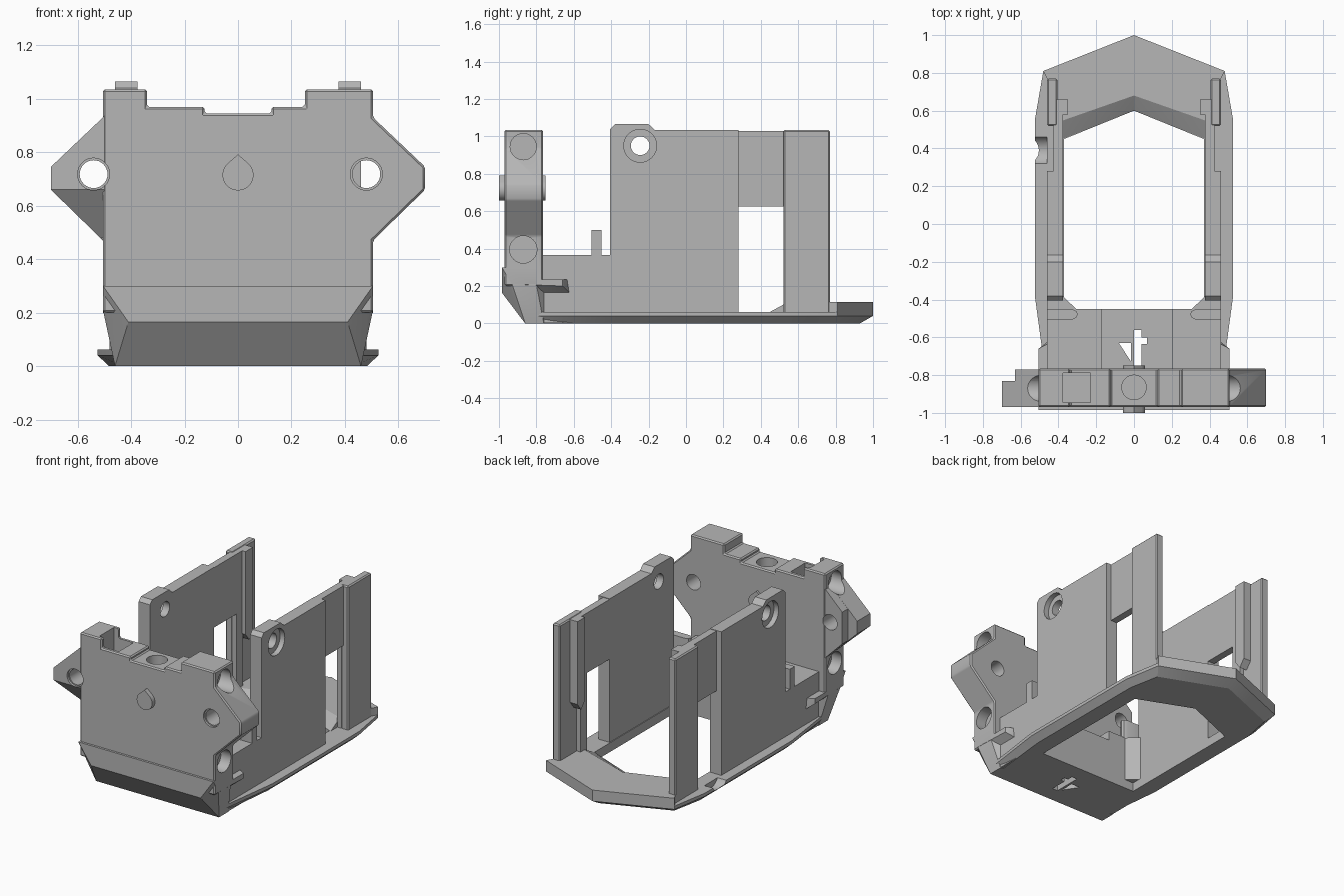
import bpy, bmesh, math
from mathutils import Vector

if "Cube" in bpy.data.objects:
    bpy.data.objects.remove(bpy.data.objects["Cube"])

grey = bpy.data.materials.new("plain grey")
grey.diffuse_color = (0.47, 0.47, 0.47, 1)
grey.use_nodes = True
grey.node_tree.nodes["Principled BSDF"].inputs["Base Color"].default_value = grey.diffuse_color


def finish(name, bm, bevel=0.0):
    bmesh.ops.recalc_face_normals(bm, faces=bm.faces)
    if bevel:
        bmesh.ops.bevel(bm, geom=list(bm.edges), offset=bevel, segments=1, affect='EDGES', clamp_overlap=True)
    me = bpy.data.meshes.new(name)
    bm.to_mesh(me)
    bm.free()
    me.materials.append(grey)
    ob = bpy.data.objects.new(name, me)
    bpy.context.collection.objects.link(ob)
    return ob


def place(p, axis, t):
    u, v = p
    return {'x': (t, u, v), 'y': (u, t, v), 'z': (u, v, t)}[axis]


def prism(name, pts, axis, a, b, bevel=0.0):
    bm = bmesh.new()
    lo = [bm.verts.new(place(p, axis, a)) for p in pts]
    hi = [bm.verts.new(place(p, axis, b)) for p in pts]
    n = len(pts)
    bm.faces.new(lo)
    bm.faces.new(hi)
    for i in range(n):
        j = (i + 1) % n
        bm.faces.new((lo[i], lo[j], hi[j], hi[i]))
    return finish(name, bm, bevel)


def box(name, x0, x1, y0, y1, z0, z1, bevel=0.0):
    return prism(name, [(x0, y0), (x1, y0), (x1, y1), (x0, y1)], 'z', z0, z1, bevel)


def hull(name, pts):
    bm = bmesh.new()
    for p in pts:
        bm.verts.new(p)
    bmesh.ops.convex_hull(bm, input=list(bm.verts))
    bmesh.ops.dissolve_limit(bm, angle_limit=0.01, verts=bm.verts, edges=bm.edges)
    return finish(name, bm)


def circle(u, v, r, n=32):
    return [(u + r * math.cos(2 * math.pi * i / n), v + r * math.sin(2 * math.pi * i / n)) for i in range(n)]


def rod(name, u, v, r, axis, a, b):
    return prism(name, circle(u, v, r), axis, a, b)


def cut(ob, cutters, op='DIFFERENCE'):
    bpy.context.view_layer.objects.active = ob
    for c in cutters:
        m = ob.modifiers.new("cut", 'BOOLEAN')
        m.operation, m.solver, m.object = op, 'EXACT', c
        bpy.ops.object.modifier_apply(modifier=m.name)
        bpy.data.objects.remove(c)


def both(half):
    """Close an outline given for x >= 0 by mirroring it."""
    return half + [(-x, y) for x, y in reversed(half) if x > 0]


# base ring with chamfered lower edge
rim = both([(0, 1), (0.48, 0.81), (0.525, 0.55), (0.525, -0.38), (0.49, -0.63), (0.46, -0.86)])
low = both([(0, 0.93), (0.44, 0.755), (0.482, 0.54), (0.482, -0.37), (0.45, -0.62), (0.43, -0.85)])
base = hull("base_ring", [(x, y, 0) for x, y in low] + [(x, y, z) for x, y in rim for z in (0.04, 0.062)])
opening = both([(0, 0.60), (0.37, 0.45), (0.37, -0.45)])
cut(base, [prism("cut", opening, 'z', -0.1, 0.3),
           rod("cut", 0.39, 0.10, 0.08, 'x', -0.6, -0.46)])

# raised rear deck with a sloped inner edge
deck = both([(0, 1), (0.48, 0.81), (0.455, 0.76), (0.37, 0.74), (0.37, 0.55)])
deck = deck[:-1] + [deck[-1], (0, 0.68)]
deck = [(0, 1), (0.48, 0.81), (0.46, 0.77), (0.40, 0.54), (0, 0.68), (-0.40, 0.54), (-0.46, 0.77), (-0.48, 0.81)]
prism("rear_deck", deck, 'z', 0.05, 0.115)
for s in (1, -1):
    hull("inner_slope", [(x * s, y, z) for x, y, z in
         [(0, 0.60, 0.05), (0.38, 0.45, 0.05), (0, 0.68, 0.05), (0.38, 0.547, 0.05),
          (0, 0.68, 0.115), (0.38, 0.547, 0.115), (0, 0.60, 0.062), (0.38, 0.45, 0.062)]])

# front bumper with chamfered corners
bumper = [(0.505, -0.985, 0.30), (0.41, -0.985, 0.165), (0.505, -0.93, 0.21), (0.46, -0.93, 0.165),
          (0.46, -0.86, 0), (0.46, -0.76, 0), (0.505, -0.80, 0.30), (0.505, -0.80, 0.21), (0.46, -0.76, 0.165)]
hull("front_bumper", [(x * s, y, z) for x, y, z in bumper for s in (1, -1)])

# floor body behind the bumper, with shallow channel and pointer cut-out
body = box("floor_body", -0.46, 0.46, -0.80, -0.45, 0.003, 0.365)
cut(body, [box("cut", -0.17, 0.20, -0.77, -0.40, 0.30, 0.5)])
for ob in (body, base):
    cut(ob, [prism("cut", [(-0.08, -0.63), (-0.015, -0.63), (-0.015, -0.73)], 'z', -0.1, 0.6),
             box("cut", 0.0, 0.04, -0.75, -0.56, -0.1, 0.6),
             box("cut", 0.039, 0.07, -0.635, -0.60, -0.1, 0.6)])

# front block: stepped top, one full-depth wing, one thin wing
outline = [(-0.505, 0.2), (0.505, 0.2), (0.505, 0.47), (0.70, 0.66), (0.70, 0.745), (0.505, 0.93),
           (0.505, 1.035), (0.25, 1.035), (0.25, 0.97), (0.125, 0.97), (0.125, 0.945), (-0.125, 0.945),
           (-0.125, 0.97), (-0.34, 0.97), (-0.34, 1.035), (-0.505, 1.035)]
block = prism("front_block", outline, 'y', -0.97, -0.765, 0.008)
wing = hull("thin_wing", [(-0.50, -0.97, 0.935), (-0.70, -0.97, 0.745), (-0.70, -0.97, 0.66), (-0.50, -0.97, 0.66),
                          (-0.50, -0.83, 0.935), (-0.70, -0.83, 0.745), (-0.70, -0.83, 0.66), (-0.50, -0.83, 0.465)])
back = prism("wing_backing", [(-0.50, 0.935), (-0.63, 0.81), (-0.63, 0.595), (-0.50, 0.465)], 'y', -0.84, -0.77)
cut(block, [wing, back], 'UNION')
for s in (1, -1):
    for z, r in ((0.945, 0.07), (0.395, 0.073)):
        cut(block, [rod("cut", -0.87, z, r, 'x', *sorted((s * 0.43, s * 0.8)))])
for x in (-0.54, 0.48):
    cut(block, [rod("cut", x, 0.718, 0.052, 'y', -1.1, -0.6), rod("cut", x, 0.718, 0.06, 'y', -1.1, -0.955)])
cut(block, [rod("cut", 0, -0.865, 0.065, 'z', 0.85, 1.2),
            box("cut", -0.375, -0.23, -0.945, -0.79, 0.62, 1.2)])

# teardrop peg through the front block
drop = [(0.058 * math.cos(a), 0.715 + 0.058 * math.sin(a))
        for a in [math.radians(135 + 270 * i / 24) for i in range(25)]] + [(0, 0.792)]
prism("teardrop_peg", drop, 'y', -1.0, -0.75)

for s, side in ((1, "right"), (-1, "left")):
    def sbox(name, x0, x1, *rest):
        return box(side + "_" + name, *sorted((s * x0, s * x1)), *rest)

    # lower flange beside the bumper
    hull(side + "_flange", [(s * x, y, z) for x, y, z in
         [(0.44, -0.93, 0.165), (0.46, -0.93, 0.165), (0.505, -0.93, 0.21), (0.505, -0.93, 0.235), (0.44, -0.93, 0.235),
          (0.44, -0.625, 0.165), (0.46, -0.625, 0.165), (0.505, -0.66, 0.20), (0.505, -0.66, 0.235), (0.44, -0.625, 0.235)]])

    # side plate with raised ear and counterbored hole
    profile = [(-0.46, 0.04), (0.28, 0.04), (0.28, 1.033), (-0.165, 1.033), (-0.20, 1.065), (-0.38, 1.065),
               (-0.405, 1.04), (-0.405, 0.365), (-0.46, 0.365)]
    plate = prism(side + "_side_plate", profile, 'x', *sorted((s * 0.375, s * 0.46)))
    cut(plate, [rod("cut", -0.245, 0.95, 0.05, 'x', -1, 1),
                rod("cut", -0.245, 0.95, 0.088, 'x', *sorted((s * 0.425, s * 0.7)))])

    # panel bridging the window, rear pillar and inner guide rib
    sbox("bridge_panel", 0.375, 0.425, 0.27, 0.54, 0.625, 1.03)
    sbox("rear_pillar", 0.405, 0.46, 0.52, 0.77, 0.05, 1.033, 0.008)
    sbox("pillar_edge", 0.375, 0.41, 0.52, 0.59, 0.05, 1.03)
    rib = prism(side + "_guide_rib", [(0.58, 1.03), (0.58, 0.47), (0.62, 0.42), (0.66, 0.47), (0.66, 1.03)],
                'x', *sorted((s * 0.35, s * 0.41)))

    # corner gusset and upright tab on the floor body
    prism(side + "_gusset", [(s * 0.30, -0.455), (s * 0.38, -0.455), (s * 0.38, -0.38)], 'z', 0.06, 0.365)
    tab = [(0.46, -0.505), (0.325, -0.505), (0.305, -0.495), (0.297, -0.478), (0.305, -0.462), (0.325, -0.452), (0.46, -0.452)]
    prism(side + "_tab", [(s * x, y) for x, y in tab], 'z', 0.35, 0.50)

# crisp edges, smooth round holes
for ob in list(bpy.context.scene.objects):
    bpy.ops.object.select_all(action='DESELECT')
    ob.select_set(True)
    bpy.context.view_layer.objects.active = ob
    bpy.ops.object.shade_smooth_by_angle(angle=math.radians(30))
